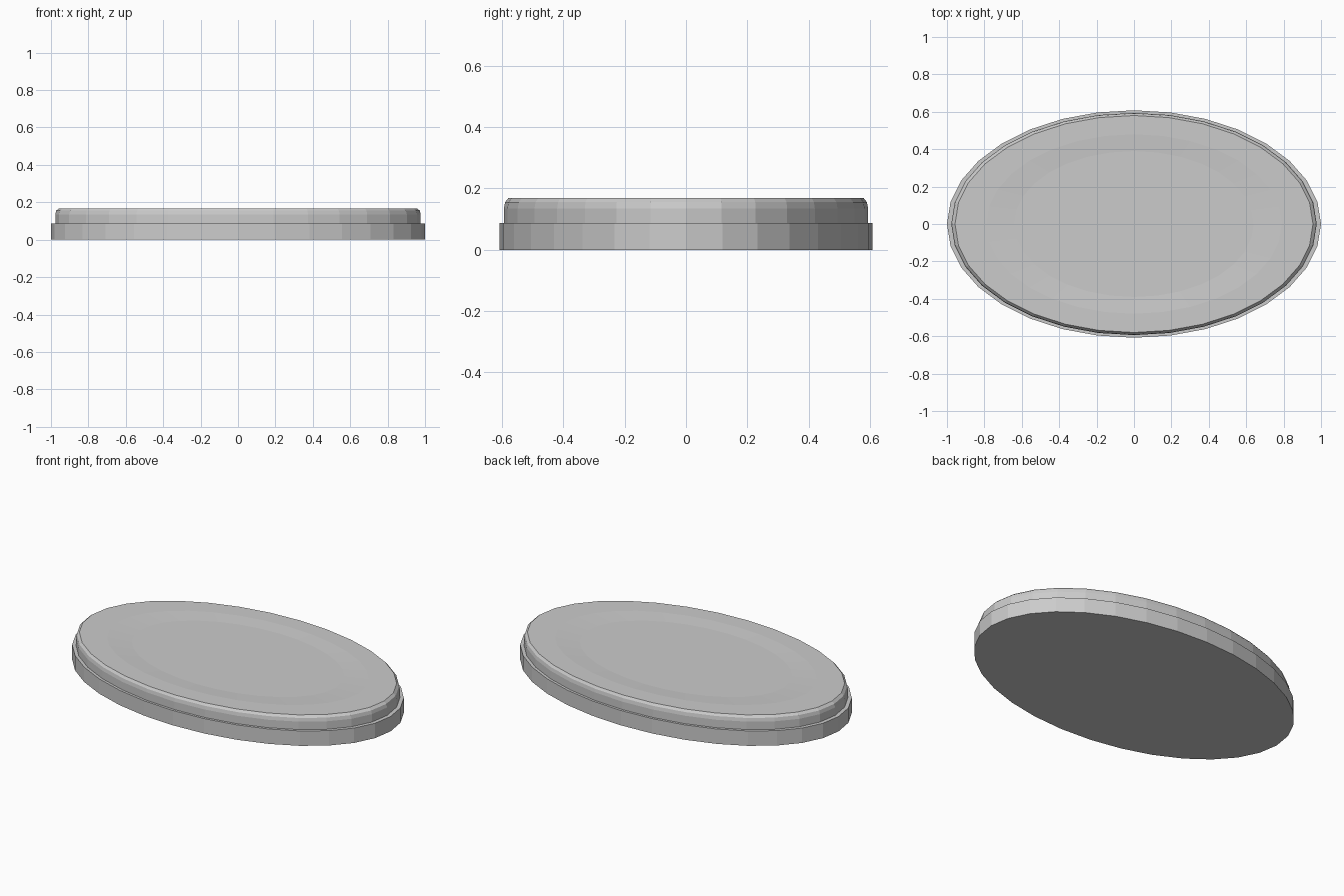
import bpy
import bmesh
import math

if "Cube" in bpy.data.objects:
    bpy.data.objects.remove(bpy.data.objects["Cube"])

SEGMENTS = 32


def oval_solid(name, profile):
    """Loft a closed oval solid through (x radius, y radius, z) rings."""
    bm = bmesh.new()
    rings = []
    for rx, ry, z in profile:
        ring = []
        for i in range(SEGMENTS):
            a = 2 * math.pi * i / SEGMENTS
            ring.append(bm.verts.new((rx * math.cos(a), ry * math.sin(a), z)))
        rings.append(ring)
    for low, high in zip(rings, rings[1:]):
        for i in range(SEGMENTS):
            j = (i + 1) % SEGMENTS
            bm.faces.new((low[i], low[j], high[j], high[i]))
    bm.faces.new(list(reversed(rings[0])))
    bm.faces.new(rings[-1])
    mesh = bpy.data.meshes.new(name)
    bm.to_mesh(mesh)
    bm.free()
    obj = bpy.data.objects.new(name, mesh)
    bpy.context.collection.objects.link(obj)
    return obj


# One stepped oval plinth: lower band, ledge, rounded upper band, shallow dished top
oval_solid("oval_plinth", [
    (1.0, 0.608, 0.0),
    (1.0, 0.608, 0.088),
    (0.977, 0.594, 0.088),
    (0.977, 0.594, 0.135),
    (0.972, 0.590, 0.155),
    (0.957, 0.580, 0.168),
    (0.79, 0.48, 0.168),
    (0.64, 0.39, 0.162),
])
